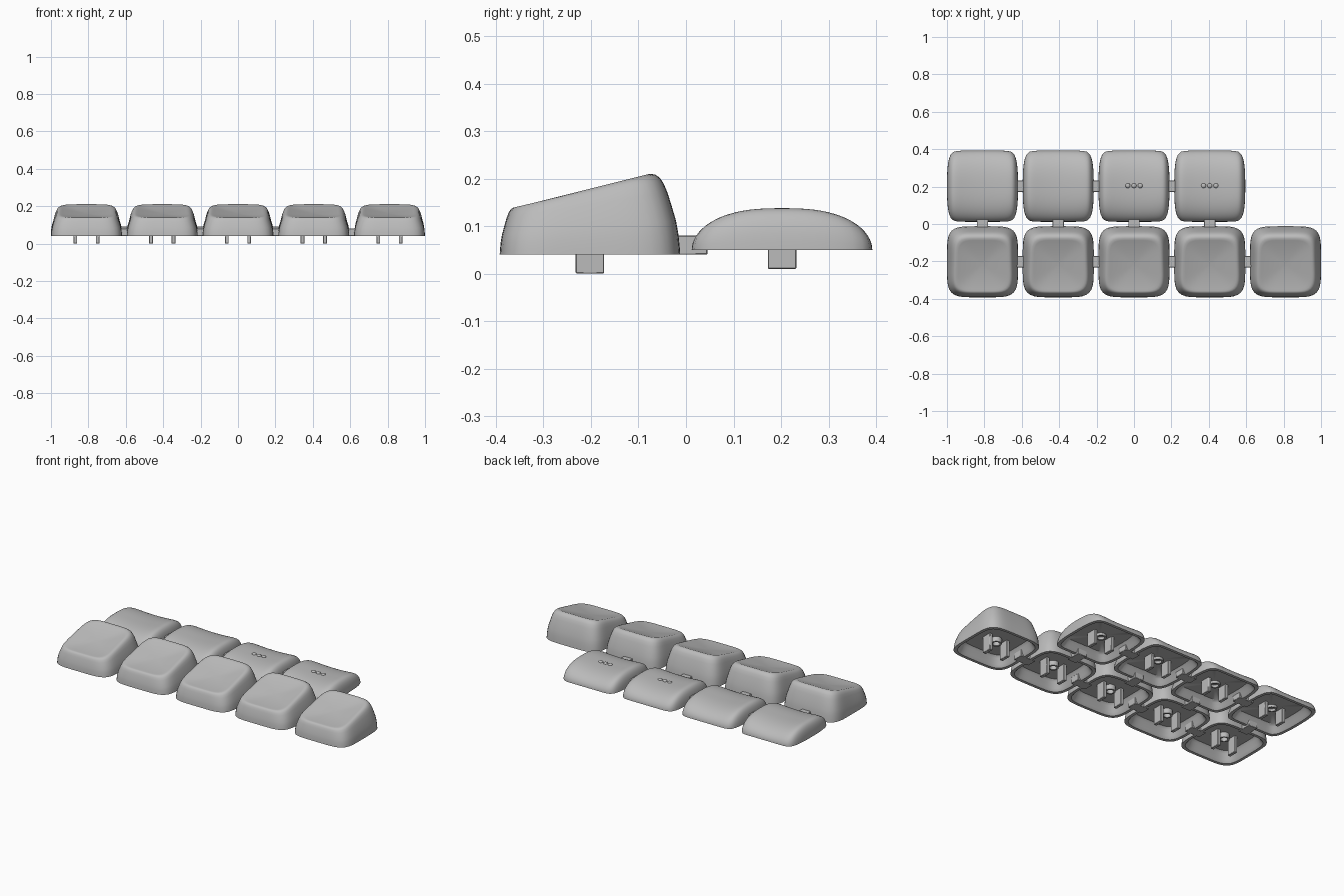
import bpy, bmesh, math

if "Cube" in bpy.data.objects:
    bpy.data.objects.remove(bpy.data.objects["Cube"], do_unlink=True)

HALF = 0.19       # half width of a cap
PITCH = 0.405     # spacing of caps
SEGMENTS = 72
FRONT_Y, BACK_Y = -0.202, 0.202
FRONT_Z, BACK_Z = 0.04, 0.05

grey = bpy.data.materials.new("plain_grey")
grey.use_nodes = True
grey.diffuse_color = (0.5, 0.5, 0.5, 1)
grey.node_tree.nodes["Principled BSDF"].inputs["Base Color"].default_value = (0.5, 0.5, 0.5, 1)


def finish(bm, name):
    bmesh.ops.recalc_face_normals(bm, faces=bm.faces)
    mesh = bpy.data.meshes.new(name)
    bm.to_mesh(mesh)
    bm.free()
    mesh.materials.append(grey)
    mesh.shade_smooth()
    mesh.set_sharp_from_angle(angle=math.radians(40))
    return mesh


def place(mesh, name, x, y, z=0):
    ob = bpy.data.objects.new(name, mesh)
    ob.location = (x, y, z)
    bpy.context.collection.objects.link(ob)
    return ob


def outline(px, py):
    """Rounded square where |x|^px + |y|^py = 1, scaled to the cap."""
    points = []
    for i in range(SEGMENTS):
        a = 2 * math.pi * i / SEGMENTS
        c, s = math.cos(a), math.sin(a)
        lo, hi = 0.0, 2.0
        for _ in range(30):
            mid = (lo + hi) / 2
            if abs(c * mid) ** px + abs(s * mid) ** py < 1:
                lo = mid
            else:
                hi = mid
        points.append((c * lo * HALF, s * lo * HALF))
    return points


def skin(rings, name):
    """Join closed rings in order and cap both ends."""
    bm = bmesh.new()
    loops = [[bm.verts.new(p) for p in ring] for ring in rings]
    for a, b in zip(loops, loops[1:]):
        for i in range(SEGMENTS):
            j = (i + 1) % SEGMENTS
            bm.faces.new((a[i], a[j], b[j], b[i]))
    bm.faces.new(loops[0])
    bm.faces.new(loops[-1])
    return finish(bm, name)


def hollow(shape, base, ceiling):
    """Underside rings, from the middle of the ceiling out to the rim."""
    steps = [(0.1, ceiling), (0.74, ceiling), (0.8, ceiling - 0.012),
             (0.85, base + 0.015), (0.91, base)]
    return [[(x * s, y * s, z) for x, y in shape] for s, z in steps]


# Tall cap: sloped, dished top with rounded shoulders
def tall_cap():
    shape = outline(5, 5)
    rings = hollow(shape, FRONT_Z, 0.1)

    def top(y):
        return 0.14 + 0.25 * (y + 0.155)

    wall = [(0, 0), (0.02, 0.1), (0.06, 0.25), (0.14, 0.42), (0.28, 0.6), (0.42, 0.77),
            (0.55, 0.885), (0.68, 0.955), (0.82, 0.99), (1, 1)]
    for t, f in wall:
        s = 1 - 0.26 * t
        rings.append([(x * s, y * s - 0.015 * t,
                       FRONT_Z + f * (top(y * 0.74 - 0.015) - FRONT_Z)) for x, y in shape])
    for q in (0.92, 0.8, 0.6, 0.4, 0.2, 0.05):
        s = 0.74 * q
        rings.append([(x * s, y * s - 0.015, top(y * s - 0.015) - 0.014 * (1 - q * q))
                      for x, y in shape])
    return skin(rings, "tall_cap")


# Low cap: arched front to back, scooped from side to side
def low_cap():
    shape = outline(12, 2.6)
    rings = hollow(shape, BACK_Z, 0.095)
    for k in range(20):
        q = math.cos(math.pi / 2 * k / 20)
        ring = []
        for x, y in shape:
            u, v = x * q, y * q
            fall = max(0, 1 - abs(u / HALF) ** 12 - abs(v / HALF) ** 2.6)
            scoop = 0.014 * max(0, 1 - (u / 0.16) ** 2)
            ring.append((u, v, BACK_Z + math.sqrt(fall) * (0.092 - scoop)))
        rings.append(ring)
    return skin(rings, "low_cap")


def box(name, sx, sy, z0, z1, bevel=0.002):
    bm = bmesh.new()
    bmesh.ops.create_cube(bm, size=1)
    for v in bm.verts:
        v.co = (v.co.x * sx, v.co.y * sy, z0 if v.co.z < 0 else z1)
    bmesh.ops.bevel(bm, geom=bm.edges[:], offset=bevel, segments=1, affect='EDGES')
    return finish(bm, name)


# Small ring under the ceiling, between the legs
def boss():
    profile = [(0.03, 0.03), (0.03, 0), (0.02, 0), (0.02, 0.03)]
    bm = bmesh.new()
    n = 24
    loops = [[bm.verts.new((r * math.cos(2 * math.pi * i / n), r * math.sin(2 * math.pi * i / n), z))
              for i in range(n)] for r, z in profile]
    for k in range(len(loops)):
        a, b = loops[k], loops[(k + 1) % len(loops)]
        for i in range(n):
            j = (i + 1) % n
            bm.faces.new((a[i], a[j], b[j], b[i]))
    return finish(bm, "boss")


def dot():
    bm = bmesh.new()
    bmesh.ops.create_uvsphere(bm, u_segments=20, v_segments=10, radius=0.013)
    bmesh.ops.scale(bm, vec=(1, 1, 0.6), verts=bm.verts)
    return finish(bm, "dot")


leg = box("leg", 0.02, 0.06, 0, 0.105)
boss_ring = boss()
bump = dot()
side_link = box("side_link", 0.1, 0.06, 0, 0.04)
row_link = box("row_link", 0.06, 0.09, 0.04, 0.08)

rows = [("front", tall_cap(), 5, FRONT_Y, FRONT_Z), ("back", low_cap(), 4, BACK_Y, BACK_Z)]
for row, cap, count, y, base in rows:
    for i in range(count):
        x = (i - 2) * PITCH
        place(cap, f"{row}_cap_{i + 1}", x, y)
        for side, sign in (("left", 1), ("right", -1)):
            place(leg, f"{row}_leg_{side}_{i + 1}", x + sign * 0.06, y, base - 0.04)
        place(boss_ring, f"{row}_boss_{i + 1}", x, y, base + 0.03)
        if i < count - 1:
            place(side_link, f"{row}_side_link_{i + 1}", x + PITCH / 2, y, base)

# Links between the rows
for i in range(4):
    place(row_link, f"row_link_{i + 1}", (i - 2) * PITCH, 0)

# Raised dots on two of the low caps
for i in (2, 3):
    for k in (-1, 0, 1):
        place(bump, f"dot_{i + 1}_{k + 2}", (i - 2) * PITCH + k * 0.033, BACK_Y + 0.003, 0.128)
